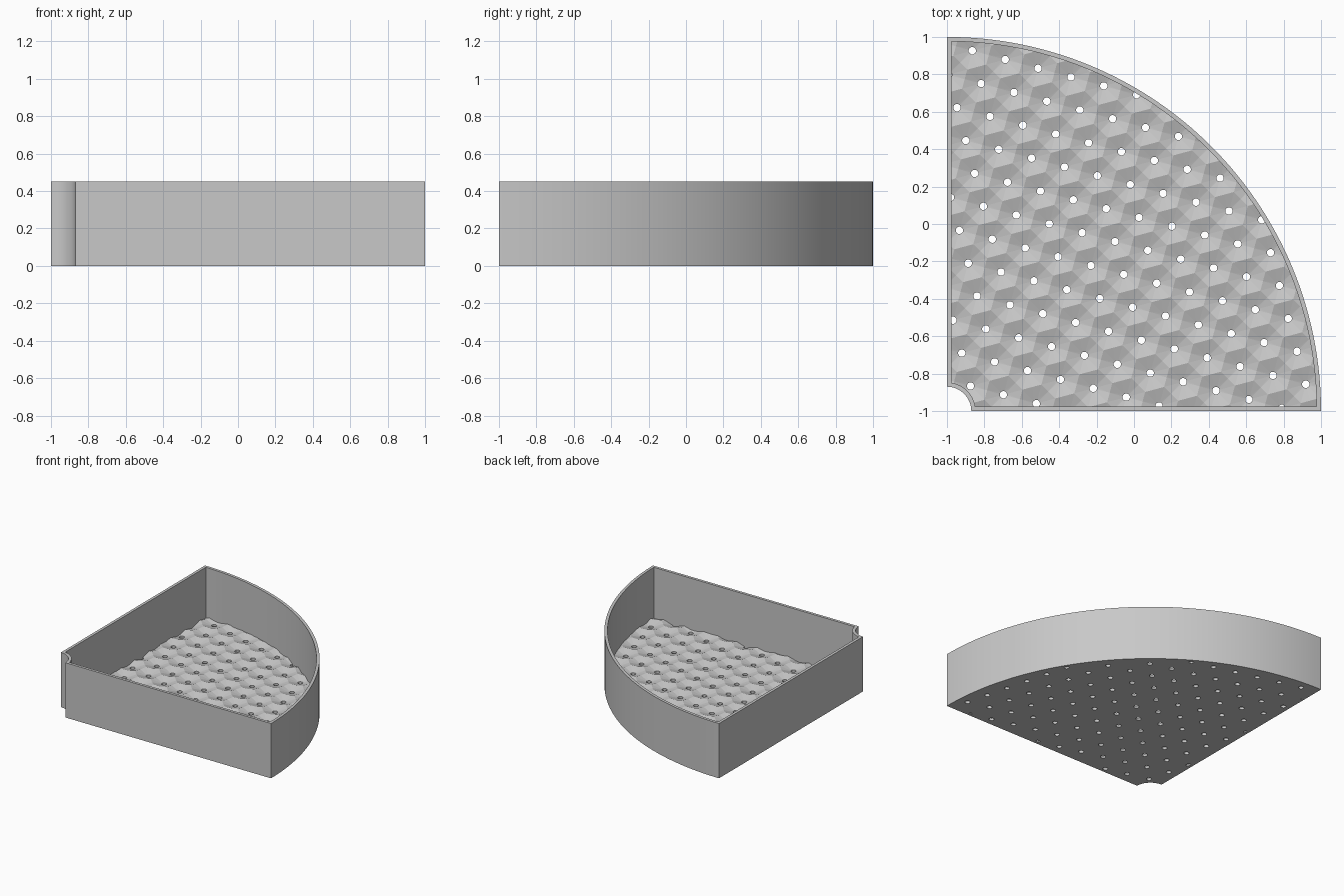
import bpy, bmesh
from math import sin, cos, asin, pi, radians
from mathutils import Vector

if "Cube" in bpy.data.objects:
    bpy.data.objects.remove(bpy.data.objects["Cube"])

HEIGHT, WALL = 0.45, 0.023
R_OUT, R_IN = 2.0, 0.13
PITCH, HOLE = 0.182, 0.02
Z_HOLE, Z_RIDGE, Z_PEAK = 0.02, 0.04, 0.046

grey = bpy.data.materials.new("plain grey")
grey.use_nodes = True
grey.diffuse_color = (0.58, 0.58, 0.58, 1)
grey.node_tree.nodes["Principled BSDF"].inputs["Base Color"].default_value = grey.diffuse_color


def make_object(name, bm):
    bmesh.ops.recalc_face_normals(bm, faces=bm.faces)
    mesh = bpy.data.meshes.new(name)
    bm.to_mesh(mesh)
    bm.free()
    mesh.materials.append(grey)
    ob = bpy.data.objects.new(name, mesh)
    bpy.context.collection.objects.link(ob)
    return ob


def select_only(ob):
    bpy.ops.object.select_all(action='DESELECT')
    ob.select_set(True)
    bpy.context.view_layer.objects.active = ob


def arc(radius, inset, steps):
    """Arc about the tray's corner, ending at the inset straight sides."""
    start = asin(inset / radius)
    span = pi / 2 - 2 * start
    angles = [start + span * i / steps for i in range(steps + 1)]
    return [(radius * cos(a) - 1, radius * sin(a) - 1) for a in angles]


def outline(inset):
    """Quarter-disc outline with a round notch at the corner."""
    return arc(R_OUT - inset, inset, 64) + arc(R_IN + inset, inset, 16)[::-1]


def ring(bm, points, z):
    return [bm.verts.new((x, y, z)) for x, y in points]


def bridge(bm, a, b):
    n = len(a)
    for i in range(n):
        j = (i + 1) % n
        bm.faces.new((a[i], a[j], b[j], b[i]))


# Thin wall all around
bm = bmesh.new()
loops = [ring(bm, outline(inset), z) for inset, z in
         ((0, 0), (0, HEIGHT), (WALL, HEIGHT), (WALL, 0))]
for k in range(4):
    bridge(bm, loops[k], loops[(k + 1) % 4])
wall = make_object("tray_wall", bm)
select_only(wall)
bpy.ops.object.shade_smooth_by_angle(angle=radians(30))

# Floor of hexagonal funnels, each with a drain hole
bm = bmesh.new()
step_a = PITCH * Vector((cos(radians(15)), -sin(radians(15))))
step_b = PITCH * Vector((sin(radians(15)), -cos(radians(15))))
for i in range(-12, 13):
    for j in range(-12, 13):
        c = Vector((0.027, 0.035)) + i * step_a + j * step_b
        if max(abs(c.x), abs(c.y)) > 1.12:
            continue
        rim, edge, heights = [], [], []
        for k in range(12):
            ang = radians(15 + 30 * k)
            d = Vector((cos(ang), sin(ang)))
            corner = k % 2 == 0
            reach = PITCH / 2 / (cos(pi / 6) if corner else 1)
            rim.append(c + HOLE * d)
            edge.append(c + reach * d)
            heights.append(Z_PEAK if corner else Z_RIDGE)
        top_edge = ring(bm, edge, 0)
        for v, z in zip(top_edge, heights):
            v.co.z = z
        top_rim = ring(bm, rim, Z_HOLE)
        low_rim = ring(bm, rim, 0)
        low_edge = ring(bm, edge, 0)
        bridge(bm, top_edge, top_rim)
        bridge(bm, top_rim, low_rim)
        bridge(bm, low_rim, low_edge)
bmesh.ops.remove_doubles(bm, verts=bm.verts, dist=0.0005)

# Close the sides of the slab so that it can be trimmed
for e in [e for e in bm.edges if e.is_boundary and e.verts[0].co.z > 0.01]:
    a, b = e.verts
    low = [bm.verts.new((v.co.x, v.co.y, 0)) for v in (b, a)]
    bm.faces.new((a, b, *low))
bmesh.ops.remove_doubles(bm, verts=bm.verts, dist=0.0005)
bmesh.ops.triangulate(bm, faces=bm.faces)
floor = make_object("drain_floor", bm)

# Trim the floor to the inside of the wall
bm = bmesh.new()
low, high = (ring(bm, outline(WALL), z) for z in (-0.1, 0.3))
bridge(bm, low, high)
bm.faces.new(low)
bm.faces.new(high)
cutter = make_object("floor_trimmer", bm)
cutter.hide_render = True
trim = floor.modifiers.new("trim", 'BOOLEAN')
trim.operation = 'INTERSECT'
trim.solver = 'EXACT'
trim.object = cutter
select_only(floor)
bpy.ops.object.modifier_apply(modifier=trim.name)
bpy.data.objects.remove(cutter)
